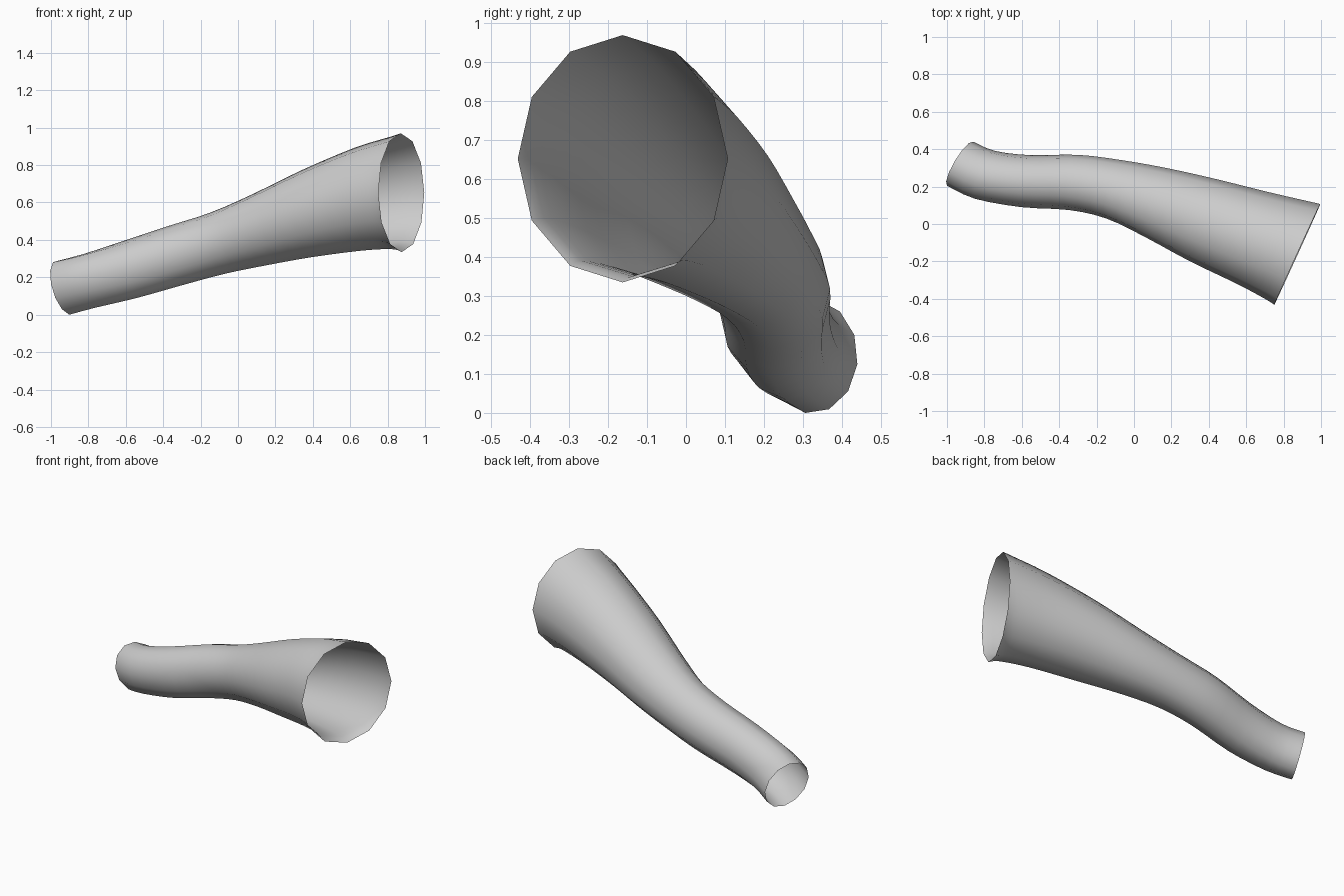
import bpy, bmesh, math
from mathutils import Vector

if "Cube" in bpy.data.objects:
    bpy.data.objects.remove(bpy.data.objects["Cube"])

SIDES = 12
STEPS = 3  # interpolated rings per span

# Cross-sections: near (x, y), far (x, y), bottom (x, z), top (x, z)
SECTIONS = [
    (-1.00, .205, -.86, .440, -.900, .000, -.955, .290),
    (-.850, .135, -.74, .390, -.770, .037, -.830, .325),
    (-.600, .090, -.55, .368, -.550, .090, -.620, .395),
    (-.350, .075, -.30, .370, -.290, .163, -.380, .475),
    (-.150, .030, -.07, .342, -.080, .219, -.160, .545),
    (.050, -.065, .170, .300, .130, .263, .060, .643),
    (.300, -.200, .440, .240, .380, .307, .340, .777),
    (.550, -.320, .730, .168, .650, .342, .620, .893),
    (.700, -.400, .930, .122, .810, .351, .800, .950),
    (.750, -.432, .996, .107, .873, .335, .868, .970),
]
# Slight roll of the narrow opening (near side higher than far side)
ROLL = [.02, .015, .005] + [0] * 7


def frame(s, roll):
    nx, ny, fx, fy, bx, bz, tx, tz = s
    c = Vector(((nx + fx) / 2, (ny + fy) / 2, (bz + tz) / 2))
    u = Vector(((fx - nx) / 2, (fy - ny) / 2, -roll))
    v = Vector(((tx - bx) / 2, roll * .8, (tz - bz) / 2))
    return c, u, v


def spline(a, b, c, d, t):
    return .5 * (2 * b + (c - a) * t + (2 * a - 5 * b + 4 * c - d) * t * t
                 + (3 * b - a - 3 * c + d) * t ** 3)


keys = [frame(s, r) for s, r in zip(SECTIONS, ROLL)]
n = len(keys)
frames = []
for i in range(n - 1):
    q = [keys[max(0, i - 1)], keys[i], keys[i + 1], keys[min(n - 1, i + 2)]]
    for k in range(STEPS):
        frames.append([spline(*(f[j] for f in q), k / STEPS) for j in range(3)])
frames.append(keys[-1])

# Open tapering sleeve lofted through the sections
bm = bmesh.new()
rings = []
for c, u, v in frames:
    rings.append([bm.verts.new(c + u * math.cos(a) + v * math.sin(a))
                  for a in (2 * math.pi * k / SIDES for k in range(SIDES))])
for r0, r1 in zip(rings, rings[1:]):
    for k in range(SIDES):
        m = (k + 1) % SIDES
        f = bm.faces.new((r0[k], r0[m], r1[m], r1[k]))
        f.smooth = True
# Outward orientation, judged from one face against its section centre
bm.normal_update()
bm.faces.ensure_lookup_table()
mid = bm.faces[SIDES * 12]
if mid.normal.dot(mid.calc_center_median() - frames[12][0]) < 0:
    bmesh.ops.reverse_faces(bm, faces=bm.faces[:])

mesh = bpy.data.meshes.new("sleeve")
bm.to_mesh(mesh)
bm.free()
sleeve = bpy.data.objects.new("sleeve", mesh)
bpy.context.collection.objects.link(sleeve)
